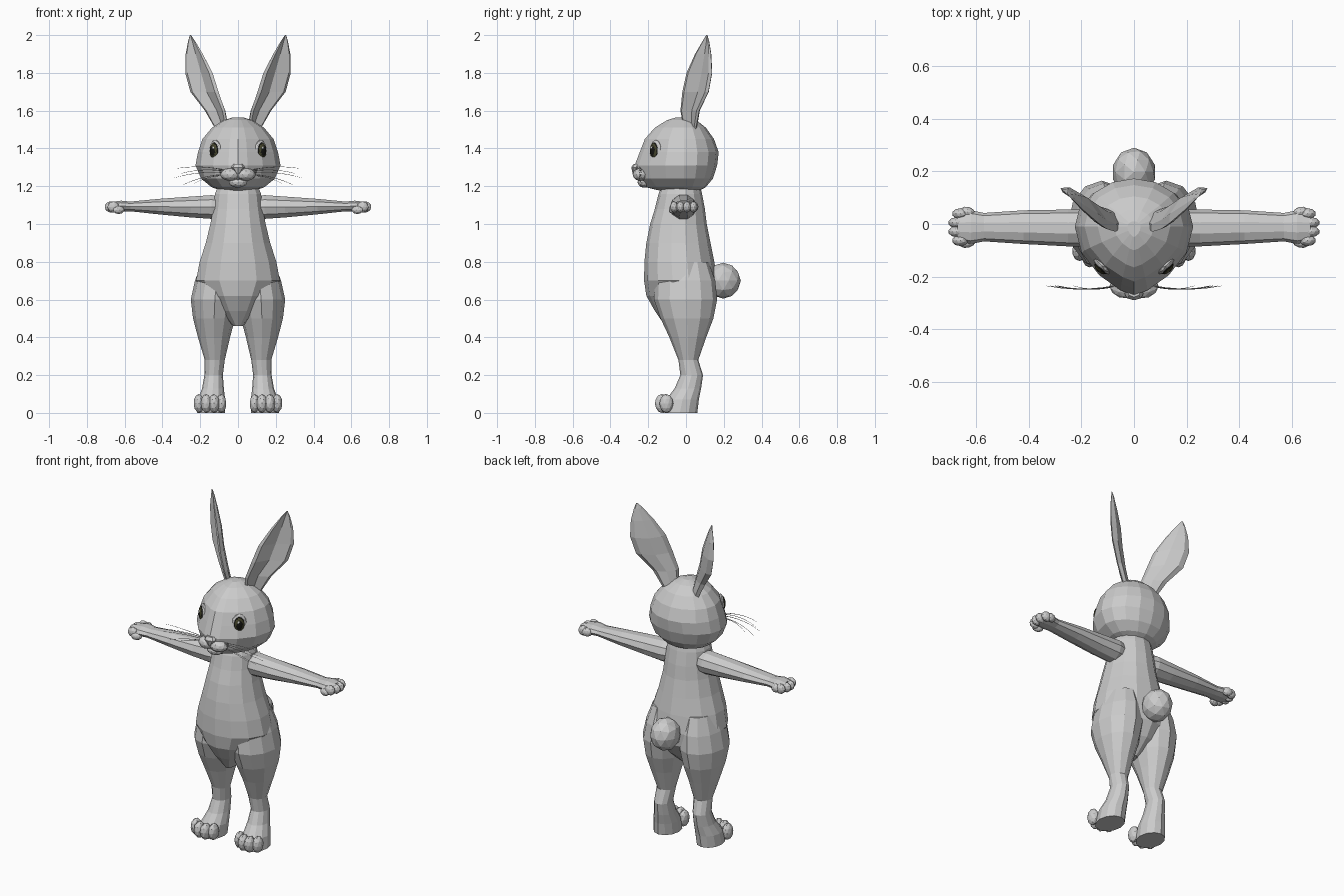
import bpy, bmesh, math
from mathutils import Vector, Matrix

cube = bpy.data.objects.get("Cube")
if cube:
    bpy.data.objects.remove(cube, do_unlink=True)


def material(name, r, g, b):
    m = bpy.data.materials.new(name)
    m.use_nodes = True
    m.diffuse_color = (r, g, b, 1)
    m.node_tree.nodes["Principled BSDF"].inputs["Base Color"].default_value = (r, g, b, 1)
    return m


FUR = material("grey_fur", 0.6, 0.6, 0.6)
BLACK = material("eye_black", 0.008, 0.008, 0.006)
OLIVE = material("eye_olive", 0.06, 0.06, 0.025)
SHINE = material("eye_shine", 0.7, 0.7, 0.68)


def finish(bm, name, mats=(FUR,), mirror=False):
    bmesh.ops.recalc_face_normals(bm, faces=bm.faces)
    me = bpy.data.meshes.new(name)
    bm.to_mesh(me)
    bm.free()
    for m in mats:
        me.materials.append(m)
    ob = bpy.data.objects.new(name, me)
    bpy.context.collection.objects.link(ob)
    if mirror:
        ob.modifiers.new("mirror", "MIRROR").use_mirror_merge = False
    return ob


def loft(bm, rings):
    """Skin a closed tube through rings of points and cap both ends."""
    rows = [[bm.verts.new(p) for p in ring] for ring in rings]
    n = len(rows[0])
    for a, b in zip(rows, rows[1:]):
        for i in range(n):
            j = (i + 1) % n
            bm.faces.new((a[i], a[j], b[j], b[i]))
    bm.faces.new(rows[0])
    bm.faces.new(rows[-1])


def egg(z, x0, x1, yf, yb, n=12, ym=None, pinch=1.0):
    """Horizontal section; pinch above 1 makes the front pointed."""
    cx, hx = (x0 + x1) / 2, (x1 - x0) / 2
    ym = (yf + yb) / 2 if ym is None else ym
    pts = []
    for k in range(n):
        t = math.tau * k / n
        s, c = math.sin(t), math.cos(t)
        x = math.copysign(abs(s) ** (pinch if c > 0 else 1), s) * hx
        pts.append(Vector((cx + x, ym - c * ((ym - yf) if c > 0 else (yb - ym)), z)))
    return pts


def blob(bm, centre, radii, turn=0.0, sub=2):
    mat = (Matrix.Translation(centre) @ Matrix.Rotation(turn, 4, "Z")
           @ Matrix.Diagonal((*radii, 1)))
    bmesh.ops.create_icosphere(bm, subdivisions=sub, radius=1, matrix=mat)
    return mat


# Torso: z, half width, front, back
bm = bmesh.new()
torso = [(1.22, .10, -.12, .07), (1.16, .125, -.145, .085), (1.08, .135, -.165, .10),
         (1.0, .15, -.19, .11), (.9, .175, -.21, .13), (.8, .208, -.22, .15),
         (.7, .228, -.222, .165), (.62, .172, -.21, .16), (.54, .11, -.165, .11),
         (.46, .025, -.11, .02)]
loft(bm, [egg(z, -w, w, f, b, 14) for z, w, f, b in torso])
finish(bm, "torso")

# Head
bm = bmesh.new()
head = [(1.17, .07, -.11, .06), (1.195, .14, -.215, .105), (1.24, .195, -.26, .142),
        (1.31, .225, -.272, .165), (1.38, .212, -.245, .173), (1.45, .188, -.218, .148),
        (1.51, .138, -.165, .105), (1.55, .075, -.10, .055), (1.565, .025, -.05, .01)]
loft(bm, [egg(z, -w, w, f, b, 16, -.01, 1.55) for z, w, f, b in head])
finish(bm, "head")

# Muzzle, chin and nose
bm = bmesh.new()
blob(bm, (.043, -.243, 1.262), (.052, .038, .034), .35)
finish(bm, "muzzle_puff", mirror=True)
bm = bmesh.new()
blob(bm, (0, -.222, 1.222), (.05, .035, .03))
finish(bm, "chin")
bm = bmesh.new()
loft(bm, [egg(1.265, -.008, .008, -.282, -.24, 8), egg(1.3, -.036, .036, -.29, -.24, 8),
          egg(1.318, -.026, .026, -.278, -.23, 8)])
finish(bm, "nose")

# Eyes with lids
bm = bmesh.new()
blob(bm, (.12, -.16, 1.388), (.042, .018, .058), .75)
finish(bm, "eyelid", mirror=True)
bm = bmesh.new()
inv = blob(bm, (.124, -.166, 1.387), (.03, .02, .045), .75, 3).inverted()
for f in bm.faces:
    p = inv @ f.calc_center_median()
    r = math.hypot(p.x, p.z)
    if math.hypot(p.x + .2, p.z - .42) < .17 and p.y < 0:
        f.material_index = 2
    elif .6 < r < .85:
        f.material_index = 1
    f.smooth = True
finish(bm, "eye", (BLACK, OLIVE, SHINE), True)

# Ears: dished blades facing forward and outward
across, ahead = Vector((.73, .68, 0)), Vector((.68, -.73, 0))
section = [(-1, 0), (-.75, -.6), (0, -1), (.75, -.6), (1, 0), (.8, .15), (0, -.4), (-.8, .15)]
ear = [(1.5, .085, .02, .045, .03), (1.6, .122, .02, .073, .036), (1.7, .178, .05, .102, .042),
       (1.8, .207, .07, .099, .042), (1.9, .232, .09, .062, .028), (1.97, .246, .105, .024, .012),
       (2.0, .252, .11, .004, .003)]
bm = bmesh.new()
loft(bm, [[Vector((x, y, z)) + across * u * h + ahead * v * d for u, v in section]
          for z, x, y, h, d in ear])
finish(bm, "ear", mirror=True)

# Arms: x, y centre, z centre, y radius, z radius
bm = bmesh.new()
arm = [(.09, -.015, 1.09, .06, .06), (.14, -.015, 1.09, .072, .066), (.25, -.015, 1.09, .07, .058),
       (.42, -.012, 1.092, .064, .043), (.57, -.012, 1.093, .054, .027),
       (.62, -.012, 1.095, .064, .03), (.67, -.012, 1.092, .055, .026)]
loft(bm, [[Vector((x, y + ry * math.cos(math.tau * k / 10), z + rz * math.sin(math.tau * k / 10)))
           for k in range(10)] for x, y, z, ry, rz in arm])
finish(bm, "arm", mirror=True)

# Fingers and thumb
bm = bmesh.new()
for i, reach in enumerate((.66, .674, .674, .66)):
    blob(bm, (reach, -.063 + .034 * i, 1.09), (.032, .021, .03))
blob(bm, (.632, -.07, 1.075), (.032, .02, .022), -.3)
blob(bm, (.632, .045, 1.09), (.03, .02, .026), .3)
finish(bm, "fingers", mirror=True)

# Legs: z, inner, outer, front, back
bm = bmesh.new()
leg = [(.8, .03, .19, -.12, .12), (.7, .0, .228, -.165, .155), (.6, -.005, .25, -.17, .165),
       (.5, .015, .238, -.135, .145), (.4, .042, .212, -.088, .107), (.28, .07, .176, -.04, .065),
       (.2, .08, .178, -.03, .09), (.13, .075, .19, -.06, .08), (.07, .068, .212, -.105, .068),
       (0, .07, .218, -.125, .06)]
loft(bm, [egg(z, a, b, f, k, 12) for z, a, b, f, k in leg])
finish(bm, "leg", mirror=True)

# Toes
bm = bmesh.new()
for x, y, r in ((.088, -.108, .026), (.127, -.128, .029), (.168, -.128, .029), (.207, -.104, .028)):
    blob(bm, (x, y, .05), (r, .037, .05))
finish(bm, "toes", mirror=True)

# Tail
bm = bmesh.new()
blob(bm, (0, .197, .7), (.083, .093, .095))
finish(bm, "tail")

# Whiskers: start height, end x, end z
for side, label in ((1, "left"), (-1, "right")):
    cu = bpy.data.curves.new(label + "_whiskers", "CURVE")
    cu.dimensions = "3D"
    cu.bevel_depth = .0018
    cu.bevel_resolution = 0
    for z0, x1, z1 in ((1.285, .32, 1.295), (1.28, .3, 1.268), (1.272, .335, 1.245),
                       (1.262, .29, 1.208), (1.255, .23, 1.215)):
        sp = cu.splines.new("POLY")
        sp.points.add(5)
        a, c = Vector((.07, -.235, z0)), Vector((x1, -.235, z1))
        b = (a + c) / 2 + Vector((0, -.025, .025))
        for i, pt in enumerate(sp.points):
            t = i / 5
            p = a * (1 - t) ** 2 + b * 2 * t * (1 - t) + c * t * t
            pt.co = (p.x * side, p.y, p.z, 1)
            pt.radius = 1.2 - .8 * t
    cu.materials.append(FUR)
    bpy.context.collection.objects.link(bpy.data.objects.new(label + "_whiskers", cu))
